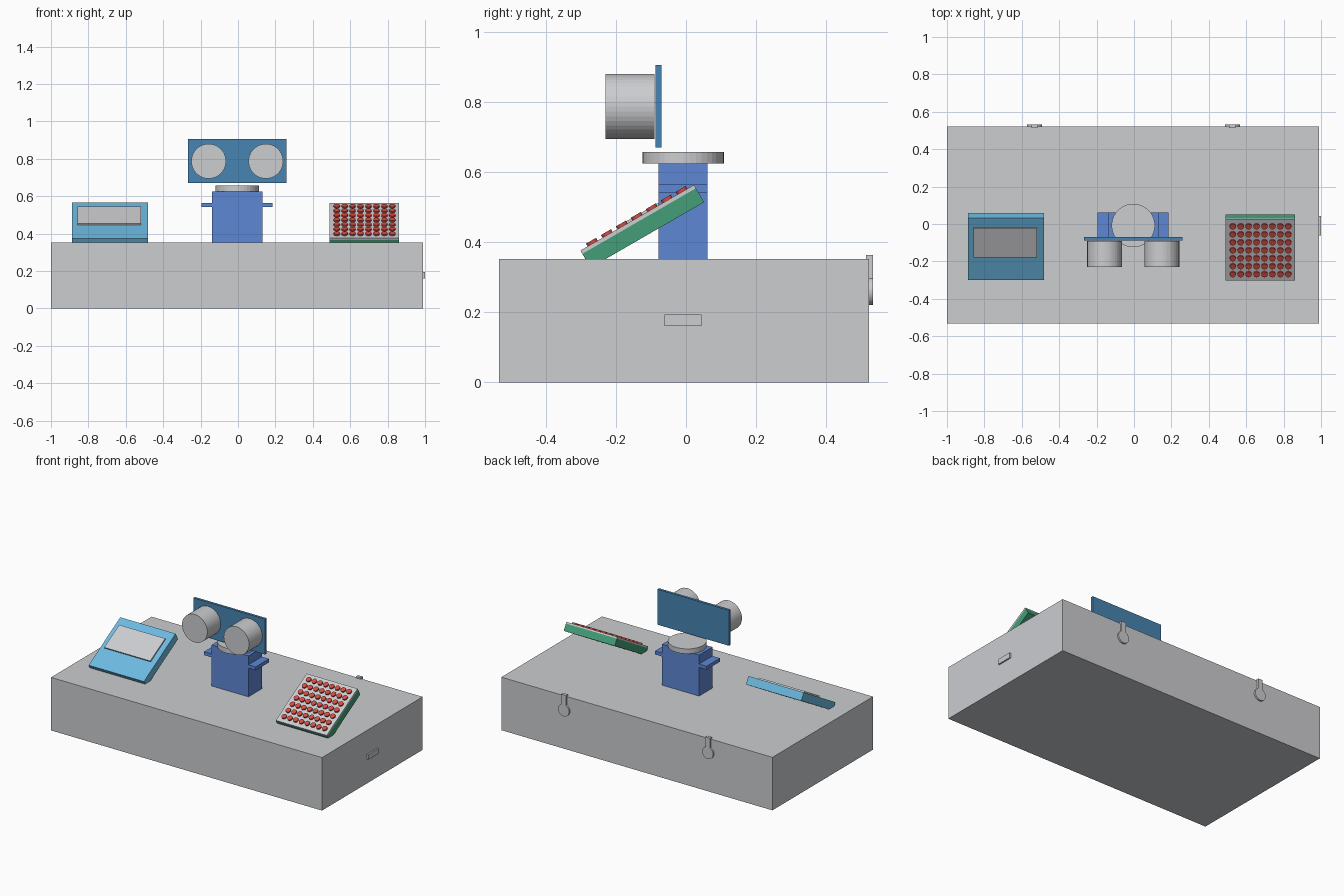
import bpy, bmesh, math
from mathutils import Matrix, Vector

if "Cube" in bpy.data.objects:
    bpy.data.objects.remove(bpy.data.objects["Cube"])


def material(name, r, g, b):
    lin = [((c / 255 + 0.055) / 1.055) ** 2.4 for c in (r, g, b)]
    m = bpy.data.materials.new(name)
    m.diffuse_color = (*lin, 1)
    m.use_nodes = True
    m.node_tree.nodes["Principled BSDF"].inputs["Base Color"].default_value = m.diffuse_color
    return m


GREY = material("light grey", 204, 205, 208)
BLUE = material("royal blue", 94, 135, 213)
STEEL = material("steel blue", 71, 132, 177)
SKY = material("sky blue", 108, 186, 226)
GREEN = material("board green", 67, 158, 120)
RED = material("lamp red", 214, 76, 66)


def finish(name, bm, mat, matrix=Matrix()):
    bm.transform(matrix)
    me = bpy.data.meshes.new(name)
    bm.to_mesh(me)
    bm.free()
    me.materials.append(mat)
    ob = bpy.data.objects.new(name, me)
    bpy.context.collection.objects.link(ob)
    return ob


def box(name, x, y, z, mat, matrix=Matrix()):
    """Box from (min, max) ranges."""
    bm = bmesh.new()
    bmesh.ops.create_cube(bm, size=1)
    size = [r[1] - r[0] for r in (x, y, z)]
    mid = [(r[0] + r[1]) / 2 for r in (x, y, z)]
    bm.transform(Matrix.Translation(mid) @ Matrix.Diagonal((*size, 1)))
    return finish(name, bm, mat, matrix)


def add_disc(bm, centre, radius, depth, axis="Z", segments=40):
    turn = Matrix.Rotation(math.pi / 2, 4, "X") if axis == "Y" else Matrix()
    bmesh.ops.create_cone(bm, cap_ends=True, segments=segments, radius1=radius,
                          radius2=radius, depth=depth,
                          matrix=Matrix.Translation(centre) @ turn)


def disc(name, centre, radius, depth, mat, axis="Z"):
    bm = bmesh.new()
    add_disc(bm, centre, radius, depth, axis)
    return finish(name, bm, mat)


# Main case with side socket and rear hanging slots
TOP = 0.352
box("case", (-1, 0.99), (-0.533, 0.522), (0, TOP), GREY)
box("side_socket", (0.98, 1.0), (-0.061, 0.044), (0.16, 0.194), GREY)
for side, x in (("left", -0.532), ("right", 0.526)):
    disc(f"hanging_hole_{side}", (x, 0.522, 0.26), 0.04, 0.022, GREY, "Y")
    box(f"hanging_slot_{side}", (x - 0.017, x + 0.017), (0.513, 0.533),
        (0.294, 0.363), GREY)

# Motor with mounting ears and turntable
box("motor_body", (-0.139, 0.132), (-0.079, 0.061), (TOP, 0.624), BLUE)
for side, x in (("left", (-0.194, -0.139)), ("right", (0.132, 0.185))):
    box(f"motor_ear_{side}", x, (-0.079, 0.061), (0.542, 0.565), BLUE)
disc("turntable", (-0.004, -0.008, 0.6405), 0.116, 0.033, GREY)

# Sensor board with two round transducers
box("sensor_board", (-0.267, 0.26), (-0.087, -0.07), (0.67, 0.905), STEEL)
for side, x in (("left", -0.157), ("right", 0.149)):
    disc(f"transducer_{side}", (x, -0.16, 0.787), 0.093, 0.14, GREY, "Y")

# Tilted panels: local y runs up the slope, local z points out of the panel
TILT = Matrix.Rotation(math.radians(30), 4, "X")
screen_frame = Matrix.Translation((0, -0.3, 0.374)) @ TILT
box("display_panel", (-0.887, -0.481), (0, 0.383), (-0.053, 0), SKY, screen_frame)
box("display_screen", (-0.857, -0.519), (0.145, 0.325), (-0.004, 0.009), GREY,
    screen_frame)

lamp_frame = Matrix.Translation((0, -0.301, 0.376)) @ TILT
box("lamp_board", (0.488, 0.862), (0, 0.374), (-0.057, -0.011), GREEN, lamp_frame)
box("lamp_plate", (0.488, 0.862), (0, 0.374), (-0.011, 0), GREY, lamp_frame)

# Grid of round lamps
bm = bmesh.new()
for col in range(8):
    for row in range(7):
        add_disc(bm, (0.528 + col * 0.0424, 0.04 + row * 0.0492, 0.003),
                 0.0165, 0.012, segments=20)
finish("lamps", bm, RED, lamp_frame)
